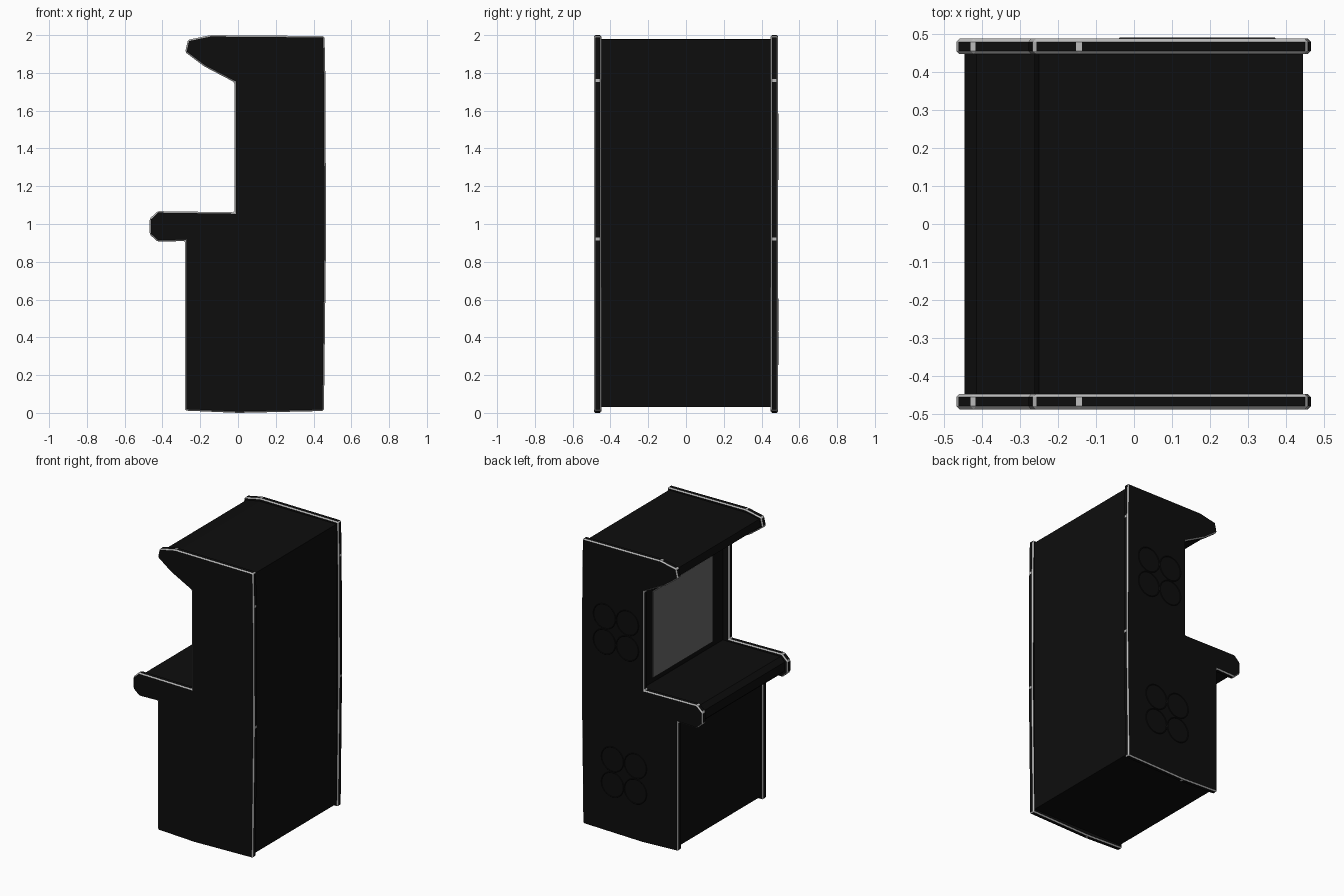
import bpy, bmesh, math

if "Cube" in bpy.data.objects:
    bpy.data.objects.remove(bpy.data.objects["Cube"])


def material(name, value):
    m = bpy.data.materials.new(name)
    m.diffuse_color = (value, value, value, 1)
    m.use_nodes = True
    m.node_tree.nodes["Principled BSDF"].inputs["Base Color"].default_value = m.diffuse_color
    return m


BLACK = material("black_laminate", 0.004)
TRIM = material("edge_trim", 0.5)
GLASS = material("screen_grey", 0.14)


def extrude_profile(name, points, y0, y1, mats):
    """Solid made from an XZ outline swept along y."""
    bm = bmesh.new()
    face = bm.faces.new([bm.verts.new((x, y0, z)) for x, z in points])
    out = bmesh.ops.extrude_face_region(bm, geom=[face])
    verts = [g for g in out["geom"] if isinstance(g, bmesh.types.BMVert)]
    bmesh.ops.translate(bm, verts=verts, vec=(0, y1 - y0, 0))
    bmesh.ops.recalc_face_normals(bm, faces=bm.faces)
    mesh = bpy.data.meshes.new(name)
    bm.to_mesh(mesh)
    bm.free()
    ob = bpy.data.objects.new(name, mesh)
    bpy.context.collection.objects.link(ob)
    for m in mats:
        mesh.materials.append(m)
    return ob


# Side panels with a thin bevelled light trim on every edge
side = [(-0.28, 0.012), (0.0, 0.0), (0.455, 0.01), (0.466, 0.92), (0.463, 1.76),
        (0.458, 1.995), (-0.145, 2.0), (-0.265, 1.975), (-0.28, 1.91),
        (-0.18, 1.835), (-0.018, 1.75), (-0.018, 1.062), (-0.425, 1.068),
        (-0.468, 1.028), (-0.468, 0.945), (-0.425, 0.906), (-0.28, 0.91)]
for name, y0 in (("left_side_panel", 0.448), ("right_side_panel", -0.488)):
    panel = extrude_profile(name, side, y0, y0 + 0.04, [BLACK, TRIM])
    bev = panel.modifiers.new("trim", "BEVEL")
    bev.width = 0.008
    bev.segments = 1
    bev.limit_method = "NONE"
    bev.material = 1

# Cabinet body: base, control shelf, recessed screen wall and top hood
body = [(-0.26, 0.03), (0.445, 0.03), (0.445, 1.978), (-0.145, 1.98),
        (-0.25, 1.96), (-0.262, 1.912), (-0.17, 1.855), (-0.01, 1.77),
        (0.03, 1.77), (0.03, 1.045), (-0.415, 1.048), (-0.447, 1.018),
        (-0.447, 0.955), (-0.415, 0.926), (-0.26, 0.926)]
extrude_profile("cabinet_body", body, -0.45, 0.45, [BLACK])

# Screen
extrude_profile("screen", [(0.022, 1.08), (0.04, 1.08), (0.04, 1.68), (0.022, 1.68)],
                -0.326, 0.326, [GLASS])

# Faint clusters of raised rings on the left side
for label, cx, cz in (("lower", 0.136, 0.43), ("upper", 0.198, 1.41)):
    for i in range(4):
        a = math.radians(45 + 90 * i)
        bpy.ops.mesh.primitive_torus_add(
            major_segments=32, minor_segments=4, major_radius=0.085, minor_radius=0.003,
            location=(cx + 0.125 * math.cos(a), 0.488, cz + 0.125 * math.sin(a)),
            rotation=(math.pi / 2, 0, 0))
        ring = bpy.context.object
        ring.name = f"{label}_side_ring_{i + 1}"
        ring.data.materials.append(BLACK)
